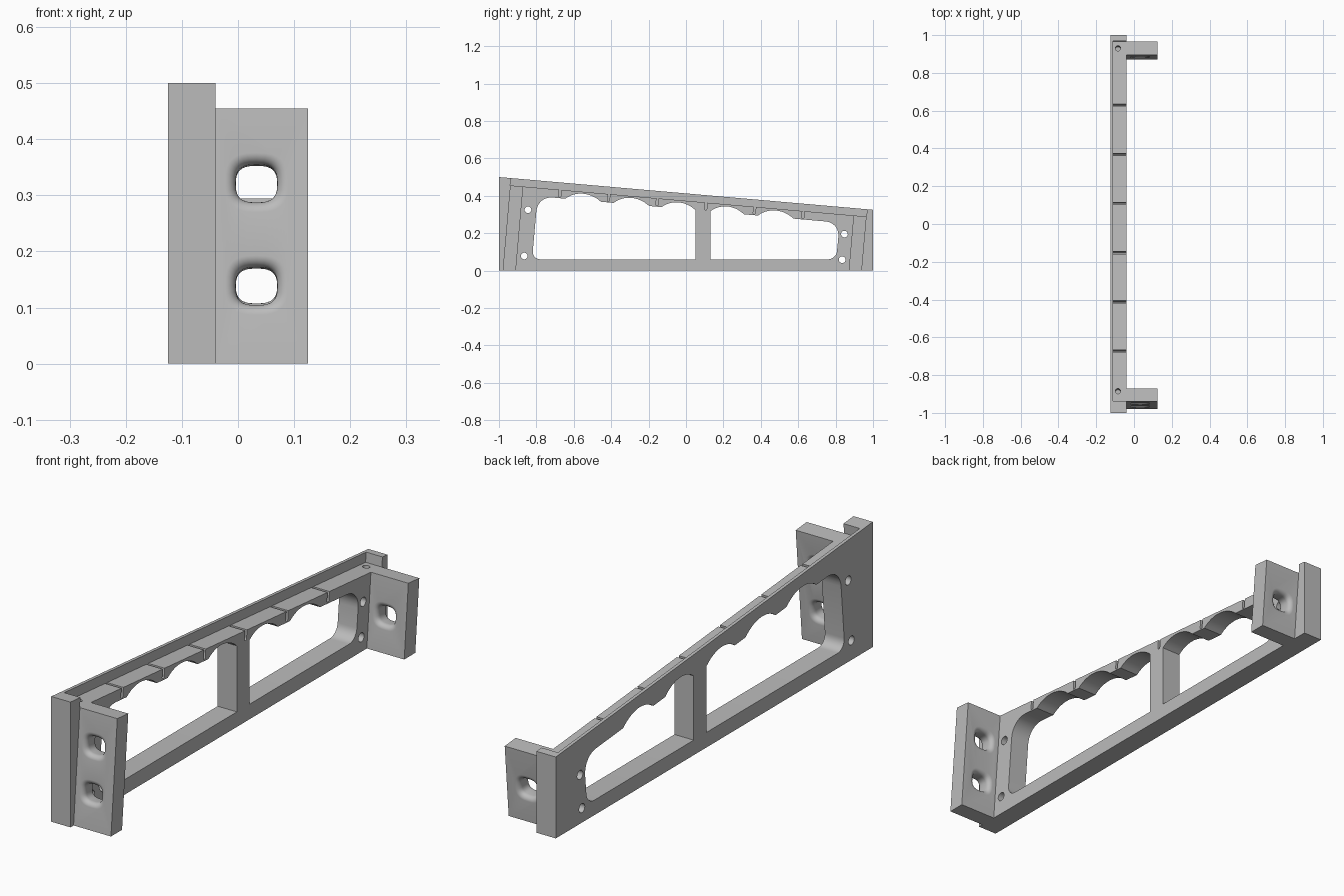
import bpy, bmesh, math
from mathutils import Vector, Matrix

cube = bpy.data.objects.get("Cube")
if cube:
    bpy.data.objects.remove(cube, do_unlink=True)

SLOPE = 0.0875                      # fall of the top edge, and lean of the uprights
X_OUT, X_LIP, X_IN, X_END = -0.125, -0.112, -0.04, 0.125
TILT = Matrix.Rotation(-math.atan(SLOPE), 4, 'X')

grey = bpy.data.materials.new("plain_grey")
grey.use_nodes = True
colour = (0.5, 0.5, 0.5, 1)
grey.diffuse_color = colour
grey.node_tree.nodes["Principled BSDF"].inputs["Base Color"].default_value = colour


def ledge(y):
    return 0.373 - SLOPE * y


def underside(y):
    return ledge(y) - 0.045


def lean(y, z):
    return (y + SLOPE * z, z)


def loft(name, rings):
    """Closed solid through a list of equal-length rings."""
    bm = bmesh.new()
    loops = [[bm.verts.new(p) for p in ring] for ring in rings]
    n = len(loops[0])
    for a, b in zip(loops, loops[1:]):
        for i in range(n):
            bm.faces.new((a[i], a[(i + 1) % n], b[(i + 1) % n], b[i]))
    bm.faces.new(loops[0][::-1])
    bm.faces.new(loops[-1])
    bmesh.ops.recalc_face_normals(bm, faces=bm.faces)
    mesh = bpy.data.meshes.new(name)
    bm.to_mesh(mesh)
    bm.free()
    mesh.materials.append(grey)
    ob = bpy.data.objects.new(name, mesh)
    bpy.context.collection.objects.link(ob)
    return ob


def prism(name, profile, x0, x1):
    return loft(name, [[(x, y, z) for y, z in profile] for x in (x0, x1)])


def circle(y, z, r, n=24):
    return [(y + r * math.cos(math.tau * i / n), z + r * math.sin(math.tau * i / n))
            for i in range(n)]


def cut(target, cutters):
    for c in cutters:
        c.hide_render = True
        mod = target.modifiers.new("cut", 'BOOLEAN')
        mod.operation, mod.solver, mod.object = 'DIFFERENCE', 'EXACT', c
    graph = bpy.context.evaluated_depsgraph_get()
    mesh = bpy.data.meshes.new_from_object(target.evaluated_get(graph))
    target.modifiers.clear()
    target.data = mesh
    for c in cutters:
        bpy.data.objects.remove(c, do_unlink=True)
    bpy.ops.object.select_all(action='DESELECT')
    target.select_set(True)
    bpy.context.view_layer.objects.active = target
    bpy.ops.object.shade_smooth_by_angle(angle=math.radians(30))


def rounded(before, corner, after, size, n=8):
    """Corner rounded by a short curve reaching 'size' along both edges."""
    p, c, q = Vector(before), Vector(corner), Vector(after)
    a, b = c + (p - c).normalized() * size, c + (q - c).normalized() * size
    w = 0.75                        # close to a circular arc
    out = []
    for i in range(n + 1):
        t = i / n
        k = (1 - t) ** 2 + 2 * w * t * (1 - t) + t * t
        out.append(tuple(((1 - t) ** 2 * a + 2 * w * t * (1 - t) * c + t * t * b) / k))
    return out


def scallop(y0, y1, rise=0.035, n=14):
    """Finger arch above the underside line."""
    pts = []
    half = (y1 - y0) / 2
    radius = (half * half + rise * rise) / (2 * rise)
    for i in range(n + 1):
        u = -half + (y1 - y0) * i / n
        y = y0 + half + u
        pts.append((y, underside(y) + rise - radius + math.sqrt(radius ** 2 - u * u)))
    return pts


# Side plate with a thin outer lip, raised ends and a lowered ledge
plate = prism("side_plate", [(-1, 0), (1, 0), (1, 0.325), (-1, 0.5)], X_OUT, X_IN)
ends = (-0.94, 0.965)
step = [(y, ledge(y)) for y in ends]
step += [(y + SLOPE * 0.1, ledge(y) + 0.1) for y in reversed(ends)]
cutters = [prism("ledge_cut", step, X_LIP, 0)]

# Windows with scalloped tops
front_low, front_high = (-0.823, 0.06), (-0.793, underside(-0.793))
rear_low, rear_high = (0.803, 0.06), (0.822, underside(0.822))
arches = [scallop(y - 0.095, y + 0.095) for y in (-0.55, -0.292)]
window = (rounded(front_high, front_low, (0, 0.06), 0.045) + [(0.05, 0.06)]
          + (arches[0] + arches[1] + scallop(-0.13, 0.05, 0.033))[::-1]
          + rounded((-0.6, underside(-0.6)), front_high, front_low, 0.08))
cutters.append(prism("front_window", window, -0.3, 0.1))
window = (rounded(rear_high, rear_low, (0.5, 0.06), 0.045) + [(0.13, 0.06)]
          + scallop(0.13, 0.31, 0.034) + scallop(0.385, 0.575)
          + rounded((0.6, underside(0.6)), rear_high, rear_low, 0.075))
cutters.append(prism("rear_window", window, -0.3, 0.1))

# Narrow round-bottomed slots across the ledge
for i in range(6):
    y = -0.672 + 0.26 * i
    shape = [(0.006, 0.02), (-0.006, 0.02)]
    shape += [(-0.006 * math.cos(math.pi * k / 6), -0.034 - 0.006 * math.sin(math.pi * k / 6))
              for k in range(7)]
    profile = [(y + u + SLOPE * v, ledge(y) + v - SLOPE * u) for u, v in shape]
    cutters.append(prism("slot", profile, X_LIP, 0))

# Screw holes through the plate, and one sunk hole at each end of the ledge
for y, z in ((-0.845, 0.325), (-0.865, 0.078), (0.847, 0.195), (0.835, 0.058)):
    cutters.append(prism("screw_hole", circle(y, z, 0.018), -0.3, 0.1))
for y in (-0.885, 0.93):
    rings = [[(-0.085 + u, y + v + SLOPE * d, ledge(y) + d) for u, v in circle(0, 0, 0.014)]
             for d in (-0.07, 0.03)]
    cutters.append(loft("sunk_hole", rings))
cut(plate, cutters)


def flared_hole(y, z, thick=0.07, flare=0.02):
    """Rounded square hole with softly flared mouths on both faces."""
    stations = [(-thick / 2 - 0.01, flare)]
    arc = [(flare * (1 - math.cos(a)), flare * (1 - math.sin(a)))
           for a in (math.pi / 2 * k / 6 for k in range(7))]
    stations += [(-thick / 2 + d, grow) for d, grow in ((f, g) for g, f in arc[::-1])][::-1]
    stations = sorted(set(stations))
    stations += [(-d, g) for d, g in reversed(stations)]
    place = Matrix.Translation((0.033, y, z)) @ TILT
    rings = []
    for d, grow in stations:
        ring = []
        for i in range(32):
            a = math.tau * i / 32
            c, s = math.cos(a), math.sin(a)
            u = math.copysign(abs(c) ** 0.7, c) * (0.037 + grow)
            v = math.copysign(abs(s) ** 0.7, s) * (0.034 + grow)
            ring.append(place @ Vector((u, d, v)))
        rings.append(ring)
    return loft("flared_hole", rings)


# Leaning mounting brackets at both ends
for name, y0, heights in (("front_bracket", -0.98, (0.137, 0.32)),
                          ("rear_bracket", 0.87, (0.14,))):
    y1 = y0 + 0.07
    top = [lean(y, ledge(y) / (1 + SLOPE ** 2)) for y in (y1, y0)]
    bracket = prism(name, [(y0, 0), (y1, 0)] + top, X_IN, X_END)
    cut(bracket, [flared_hole(lean(y0 + 0.035, z)[0], z) for z in heights])
